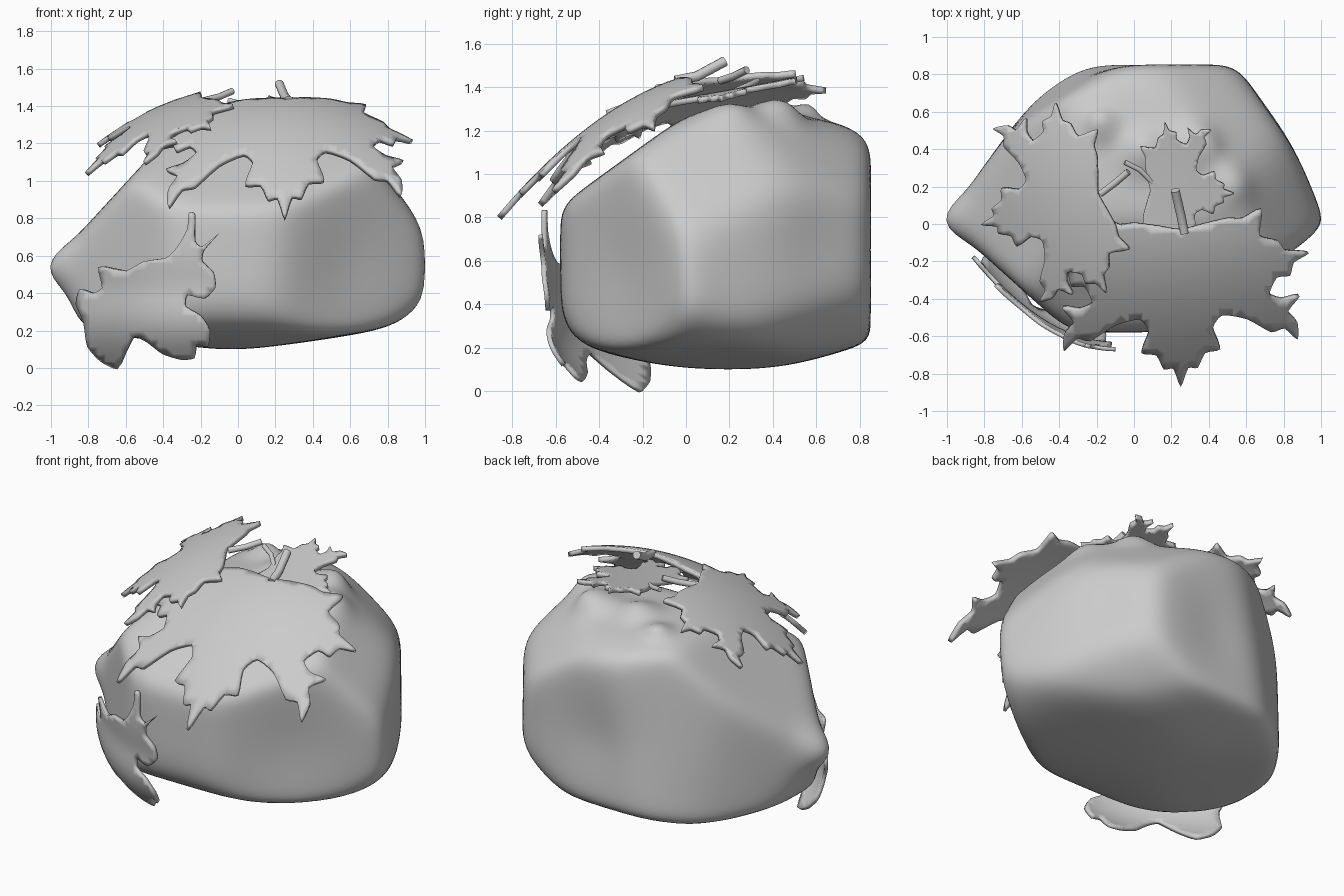
import bpy, bmesh, math
from mathutils import Vector
from mathutils.geometry import delaunay_2d_cdt

if "Cube" in bpy.data.objects:
    bpy.data.objects.remove(bpy.data.objects["Cube"])


def add_mesh(name, verts, faces):
    me = bpy.data.meshes.new(name)
    me.from_pydata(verts, [], faces)
    ob = bpy.data.objects.new(name, me)
    bpy.context.collection.objects.link(ob)
    return ob


def finish(bm, me):
    bm.to_mesh(me)
    bm.free()
    for p in me.polygons:
        p.use_smooth = True


# Rock: rounded intersection of facet planes (normal, point on plane)
C = Vector((0, 0.12, 0.65))
FACETS = [
    ((0, 1, 0), (0, 0.85, 0.7)), ((0, -1, 0), (0, -0.57, 0.6)),
    ((0, 0.03, 1), (0, 0.3, 1.29)), ((0, -0.6, 0.8), (0, -0.57, 0.86)),
    ((0.15, 0, -1), (0, 0.2, 0.1)), ((-0.16, 0, -1), (-0.15, 0.2, 0.11)),
    ((0, -0.25, -1), (0, -0.1, 0.12)), ((0, 0.3, -1), (0, 0.6, 0.16)),
    ((0, -0.75, -0.66), (0, -0.5, 0.24)), ((0, 0.45, 0.9), (0, 0.84, 1.19)),
    ((0.5, 0.5, 0.7), (0.62, 0.62, 1.0)), ((0.5, 0.5, -0.7), (0.64, 0.6, 0.33)),
    ((0.58, -0.81, -0.05), (0.22, -0.56, 0.55)), ((0.94, 0.35, 0), (0.99, 0, 0.5)),
    ((0.79, 0.61, 0), (0.86, 0.42, 0.7)), ((0.8, 0, 0.6), (0.89, 0, 0.86)),
    ((-0.81, 0.59, 0), (-0.96, 0.1, 0.6)), ((-0.53, 0.85, 0.1), (-0.6, 0.6, 0.6)),
    ((-0.74, 0, 0.67), (-1.0, 0.05, 0.56)), ((-0.66, -0.75, 0), (-0.96, -0.03, 0.5)),
    ((-0.88, 0, -0.45), (-0.98, 0, 0.5)), ((0.6, 0, -0.8), (0.93, 0, 0.32)),
]
planes = []
for n, p in FACETS:
    n = Vector(n).normalized()
    planes.append((n, n.dot(Vector(p) - C)))
# Shallow dents, top knobs and the left tip: centre, radius, height
BUMPS = [((0.6, -0.28, 0.55), 0.35, -0.02), ((0.05, 0.85, 0.65), 0.35, -0.03),
         ((0.7, 0.62, 0.7), 0.25, -0.015), ((-0.17, 0.52, 1.26), 0.1, 0.07),
         ((0.05, 0.38, 1.28), 0.14, 0.07), ((0.33, 0.4, 1.28), 0.15, 0.09),
         ((0.48, 0.2, 1.23), 0.14, 0.07), ((-0.94, 0.03, 0.55), 0.15, 0.065)]
bm = bmesh.new()
bmesh.ops.create_icosphere(bm, subdivisions=6, radius=1)
for v in bm.verts:
    d = v.co.normalized()
    s = sum(max(0, n.dot(d) / h) ** 20 for n, h in planes)
    v.co = d * s ** (-1 / 20)
LIMITS = [(-0.94, 1), (-0.58, 0.86), (0.1, 1.28)]
for i, (lo, hi) in enumerate(LIMITS):
    a = min(v.co[i] for v in bm.verts)
    b = max(v.co[i] for v in bm.verts)
    for v in bm.verts:
        v.co[i] *= (lo - C[i]) / a if v.co[i] < 0 else (hi - C[i]) / b
for v in bm.verts:
    d = v.co.normalized()
    p = v.co + C
    v.co = p + d * sum(h * math.exp(-((p - Vector(c)).length / r) ** 2 * 1.5)
                       for c, r, h in BUMPS)
finish(bm, add_mesh("rock", [], []).data)


# Leaf blade: rounded outline, filled with a fine grid, bent by a function
def smooth_loop(pts, k=3):
    out, n = [], len(pts)
    for i in range(n):
        a, b, c, d = (Vector(pts[(i + j) % n]) for j in (-1, 0, 1, 2))
        for s in range(k):
            t = s / k
            ta, tb = (c - a) * 0.3, (d - b) * 0.3
            out.append(b * (2*t**3 - 3*t*t + 1) + ta * (t**3 - 2*t*t + t)
                       + c * (3*t*t - 2*t**3) + tb * (t**3 - t*t))
    return out


def leaf(name, outline, bend, thick=0.028, step=0.04):
    loop = smooth_loop(outline)
    n = len(loop)
    us, vs = [p.x for p in loop], [p.y for p in loop]
    pts = list(loop)
    for i in range(1, int((max(us) - min(us)) / step) + 1):
        for j in range(1, int((max(vs) - min(vs)) / step) + 1):
            q = Vector((min(us) + i * step, min(vs) + j * step))
            if min((q - p).length for p in loop) > step * 0.4:
                pts.append(q)
    res = delaunay_2d_cdt(pts, [], [list(range(n))], 1, 1e-5)
    ob = add_mesh(name, [bend(p.x, p.y) for p in res[0]], res[2])
    bm = bmesh.new()
    bm.from_mesh(ob.data)
    bmesh.ops.delete(bm, geom=[v for v in bm.verts if not v.link_faces], context='VERTS')
    bmesh.ops.recalc_face_normals(bm, faces=bm.faces)
    finish(bm, ob.data)
    m = ob.modifiers.new("thickness", 'SOLIDIFY')
    m.thickness, m.offset = thick, 0


def stem(name, pts, r):
    cu = bpy.data.curves.new(name, 'CURVE')
    cu.dimensions = '3D'
    cu.bevel_depth, cu.bevel_resolution, cu.use_fill_caps = r, 3, True
    sp = cu.splines.new('POLY')
    sp.points.add(len(pts) - 1)
    for p, co in zip(sp.points, pts):
        p.co = (*co, 1)
    bpy.context.collection.objects.link(bpy.data.objects.new(name, cu))


# Half of a maple outline (side, forward), base to tip
HALF = [(0, 0.03), (0.12, 0), (0.25, -0.03), (0.33, -0.03), (0.43, -0.08), (0.42, 0.06),
        (0.52, 0.09), (0.56, 0.14), (0.68, 0.15), (0.6, 0.2), (0.58, 0.27), (0.51, 0.28),
        (0.47, 0.37), (0.54, 0.4), (0.63, 0.38), (0.57, 0.46), (0.62, 0.52), (0.62, 0.61),
        (0.55, 0.55), (0.48, 0.57), (0.35, 0.5), (0.22, 0.48), (0.17, 0.55), (0.21, 0.66),
        (0.13, 0.68), (0.09, 0.76), (0.04, 0.76), (0, 0.86)]
MAPLE = HALF + [(-u, v) for u, v in HALF[-2:0:-1]]


def maple(name, base, angle, size, slope, curl, droop, tilt=0.0, shear=0.0):
    f = Vector((math.cos(math.radians(angle)), math.sin(math.radians(angle))))
    s = Vector((-f.y, f.x))

    def bend(u, v):
        v += shear * max(0, -u)
        w, q = v * size, u * size
        p = f * w + s * q
        z = base[2] - slope * w - curl * w * abs(w) - droop * q * q + tilt * q
        return (base[0] + p.x, base[1] + p.y, z)
    leaf(name, MAPLE, bend)


maple("large_leaf", (0.25, 0, 1.44), -90, 1.0, 0.3, 0.52, 0.38, 0, 0.1)
maple("left_leaf", (-0.17, 0.17, 1.44), 195, 0.77, 0.28, 0.5, 0.25, -0.1)
maple("small_leaf", (0.07, 0.18, 1.37), -2, 0.54, -0.02, 0.15, -0.05, 0.18)
stem("large_leaf_stem", [(0.27, -0.05, 1.43), (0.25, 0.05, 1.45), (0.22, 0.18, 1.52)], 0.024)
stem("left_leaf_stem", [(-0.18, 0.16, 1.43), (-0.1, 0.22, 1.45), (-0.03, 0.28, 1.48)], 0.018)
stem("small_leaf_stem", [(0.1, 0.22, 1.38), (0.03, 0.29, 1.41), (-0.05, 0.33, 1.43)], 0.014)

# Lobed leaf on the lower left, traced from the front (x, z)
LOBED = [(-0.23, 0.82), (-0.26, 0.83), (-0.27, 0.74), (-0.32, 0.65), (-0.38, 0.59),
         (-0.5, 0.57), (-0.59, 0.52), (-0.66, 0.53), (-0.74, 0.54), (-0.72, 0.43),
         (-0.77, 0.4), (-0.84, 0.42), (-0.86, 0.34), (-0.82, 0.25), (-0.8, 0.12),
         (-0.73, 0.04), (-0.64, 0.0), (-0.6, 0.08), (-0.55, 0.17), (-0.48, 0.14),
         (-0.4, 0.08), (-0.3, 0.05), (-0.23, 0.06), (-0.22, 0.13), (-0.16, 0.12),
         (-0.15, 0.2), (-0.2, 0.28), (-0.28, 0.33), (-0.27, 0.39), (-0.18, 0.37),
         (-0.12, 0.43), (-0.13, 0.51), (-0.19, 0.57), (-0.18, 0.63), (-0.1, 0.72),
         (-0.19, 0.65), (-0.23, 0.68)]


def hang(x, z):
    y = -0.67 + 0.81 * (x + 0.1) ** 2 + 0.2 * (max(0, 0.37 - z) / 0.35) ** 2
    return (x, y + 0.03 * math.exp(-((z - 0.4) / 0.15) ** 2), z)


leaf("lobed_leaf", LOBED, hang, 0.022)
